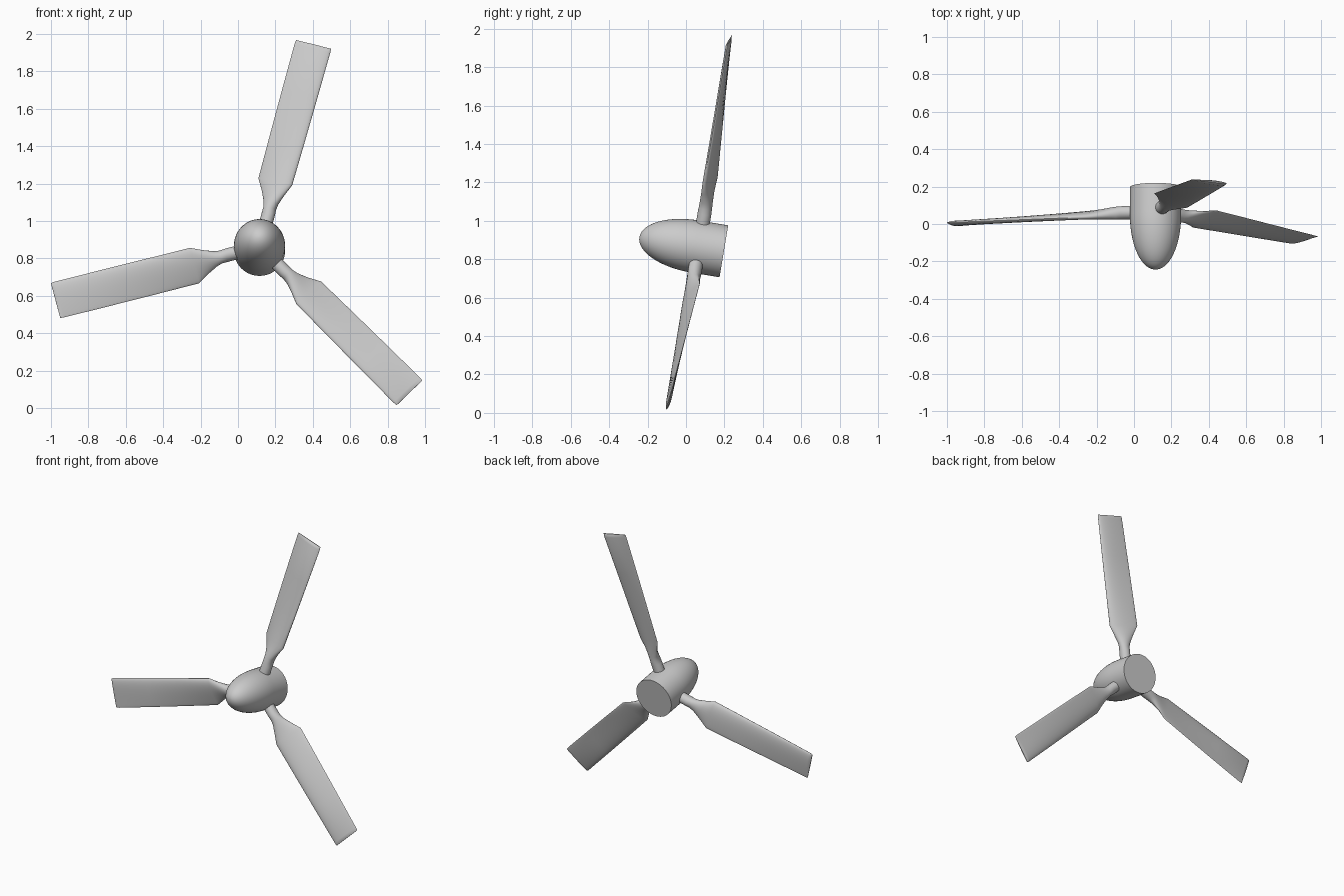
import bpy, bmesh
from math import sin, cos, pi, radians
from mathutils import Matrix, Vector

if "Cube" in bpy.data.objects:
    bpy.data.objects.remove(bpy.data.objects["Cube"])

# Tilted frame of the rotor: local -Y is the nose, blades lie in local XZ
FRAME = Matrix.Translation((0.115, 0.067, 0.863)) @ Matrix.Rotation(radians(-9.5), 4, 'X')


def loft(name, rings, matrix):
    """Skin a list of equal-length point rings and cap both ends."""
    bm = bmesh.new()
    loops = [[bm.verts.new(p) for p in ring] for ring in rings]
    n = len(loops[0])
    for a, b in zip(loops, loops[1:]):
        for i in range(n):
            j = (i + 1) % n
            bm.faces.new((a[i], a[j], b[j], b[i]))
    bm.faces.new(loops[0][::-1])
    bm.faces.new(loops[-1])
    bmesh.ops.recalc_face_normals(bm, faces=bm.faces)
    mesh = bpy.data.meshes.new(name)
    bm.to_mesh(mesh)
    bm.free()
    mesh.shade_smooth()
    mesh.set_sharp_from_angle(angle=radians(35))
    obj = bpy.data.objects.new(name, mesh)
    bpy.context.collection.objects.link(obj)
    obj.matrix_world = matrix
    return obj


# Hub with rounded nose and flat back
R, NOSE, BACK, SHOULDER = 0.137, -0.314, 0.132, -0.014
profile = []
for k in range(1, 17):
    a = k / 16 * pi / 2
    profile.append((SHOULDER + (NOSE - SHOULDER) * cos(a * 0.99 + 0.01 * pi / 2 - pi / 160), R * sin(a)))
profile.insert(0, (NOSE, 0.002))
profile.append((BACK, R))
loft("hub", [[Vector((r * cos(2 * pi * i / 48), y, r * sin(2 * pi * i / 48)))
              for i in range(48)] for y, r in profile], FRAME)

# Blade stations: radius, chord centre, half chord, half thickness, pitch, airfoil blend, y shift
STATIONS = [
    (0.08, 0, 0.036, 0.036, 0, 0, 0),
    (0.185, 0, 0.036, 0.036, 0, 0, 0),
    (0.215, -0.001, 0.035, 0.036, 16, 0.1, 0),
    (0.245, -0.003, 0.042, 0.035, 24, 0.3, 0),
    (0.30, -0.006, 0.067, 0.030, 22, 0.7, 0),
    (0.362, -0.010, 0.099, 0.025, 19, 1, 0),
    (0.60, -0.008, 0.099, 0.022, 14, 1, -0.006),
    (0.85, -0.006, 0.099, 0.019, 9, 1, -0.013),
    (1.108, -0.004, 0.099, 0.016, 4, 1, -0.020),
    (1.122, -0.004, 0.098, 0.011, 4, 1, -0.020),
    (1.130, -0.004, 0.096, 0.004, 4, 1, -0.020),
]


def section(r, xc, half, thick, pitch, blend, shift, n=32):
    p = radians(pitch)
    pts = []
    for i in range(n):
        a = 2 * pi * i / n
        x = xc + half * cos(a)
        # thick rounded leading edge (+x), thin trailing edge (-x)
        y = thick * sin(a) * (1 - blend + blend * (0.68 + 0.38 * cos(a)))
        pts.append(Vector((x * cos(p) + y * sin(p), y * cos(p) - x * sin(p) + shift, r)))
    return pts


# Three blades around the hub
for k in range(3):
    turn = Matrix.Rotation(radians(15 + 120 * k), 4, 'Y')
    loft(f"blade_{k + 1}", [section(*s) for s in STATIONS], FRAME @ turn)
